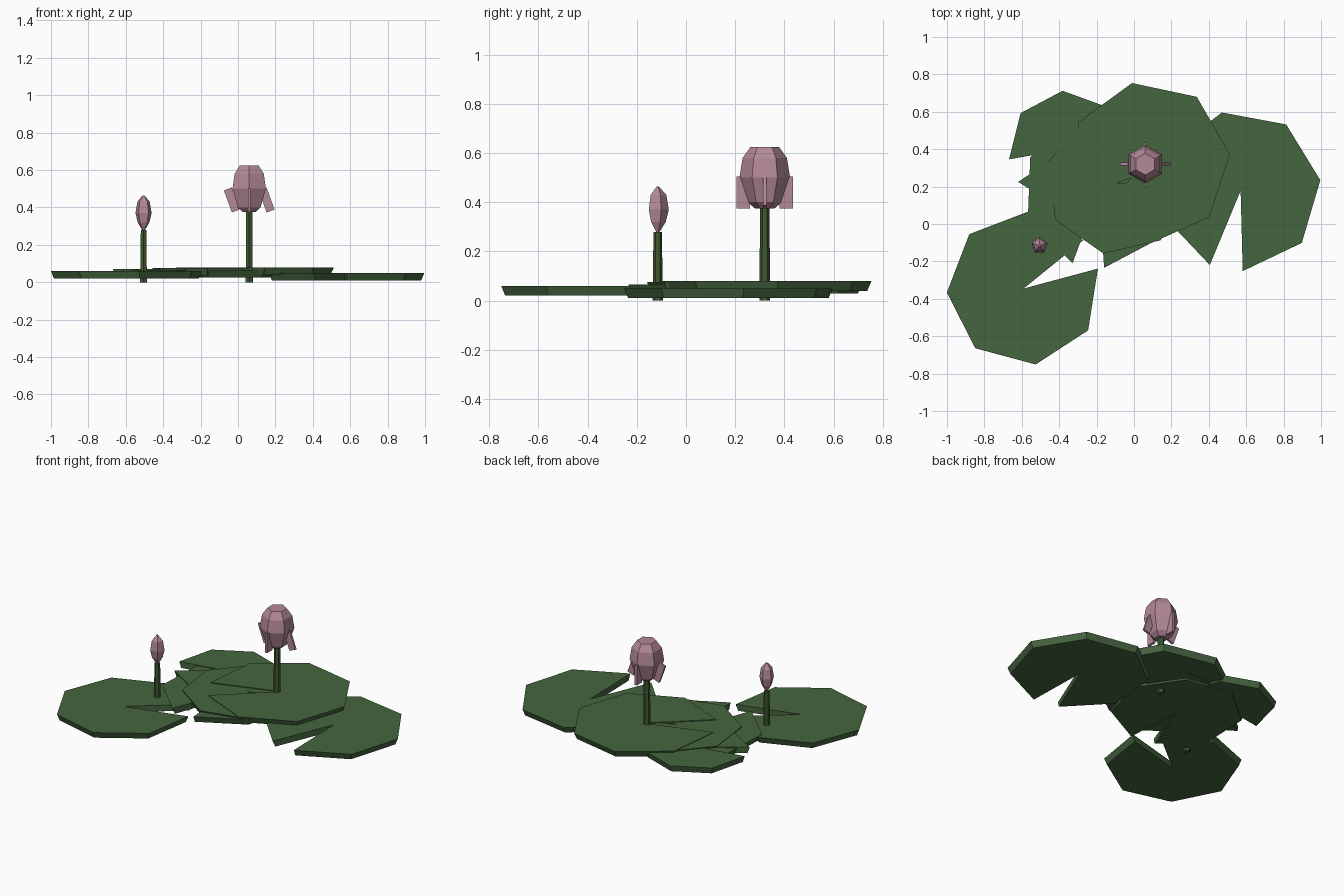
import bpy, bmesh
from math import cos, sin, radians, pi

if "Cube" in bpy.data.objects:
    bpy.data.objects.remove(bpy.data.objects["Cube"])


def material(name, rgb):
    m = bpy.data.materials.new(name)
    m.diffuse_color = (*rgb, 1)
    m.use_nodes = True
    m.node_tree.nodes["Principled BSDF"].inputs["Base Color"].default_value = m.diffuse_color
    return m


GREEN = material("leaf_green", (0.06, 0.13, 0.05))
STEM = material("stem_green", (0.05, 0.10, 0.03))
PINK = material("petal_pink", (0.45, 0.25, 0.31))


def finish(bm, name, mat):
    bmesh.ops.recalc_face_normals(bm, faces=bm.faces)
    me = bpy.data.meshes.new(name)
    bm.to_mesh(me)
    bm.free()
    me.materials.append(mat)
    ob = bpy.data.objects.new(name, me)
    bpy.context.collection.objects.link(ob)
    return ob


def lily_pad(name, x, y, r, start, top):
    """Seven-segment disc with a wedge notch, tapering in underneath."""
    bm = bmesh.new()
    rings = []
    for z, k in ((top - 0.04, 0.96), (top, 1.0)):
        hub = bm.verts.new((x, y, z))
        rim = [bm.verts.new((x + k * r * cos(radians(start + 48 * i)),
                             y + k * r * sin(radians(start + 48 * i)), z)) for i in range(8)]
        for a, b in zip(rim, rim[1:]):
            bm.faces.new((hub, a, b))
        rings.append([hub] + rim)
    low, high = rings
    for i in range(9):
        j = (i + 1) % 9
        bm.faces.new((low[i], low[j], high[j], high[i]))
    return finish(bm, name, GREEN)


def lathe(name, x, y, profile, sides, mat, turn=pi / 2):
    """Faceted revolved form from (radius, height) pairs."""
    bm = bmesh.new()
    rings = [[bm.verts.new((x + r * cos(turn + 2 * pi * i / sides),
                            y + r * sin(turn + 2 * pi * i / sides), z))
              for i in range(sides)] for r, z in profile]
    for a, b in zip(rings, rings[1:]):
        for i in range(sides):
            j = (i + 1) % sides
            bm.faces.new((a[i], a[j], b[j], b[i]))
    bm.faces.new(rings[0])
    bm.faces.new(rings[-1])
    return finish(bm, name, mat)


def slab(name, loc, size, tilt):
    bm = bmesh.new()
    bmesh.ops.create_cube(bm, size=1)
    bmesh.ops.scale(bm, vec=size, verts=bm.verts)
    ob = finish(bm, name, PINK)
    ob.location = loc
    ob.rotation_euler = (0, tilt, 0)


# Overlapping pads: centre, radius, angle where the rim starts, top height
lily_pad("front_left_pad", -0.59, -0.345, 0.411, 39, 0.06)
lily_pad("right_pad", 0.57, 0.178, 0.43, -88.5, 0.05)
lily_pad("back_left_pad", -0.36, 0.40, 0.313, 214, 0.07)
lily_pad("lower_centre_pad", -0.187, 0.175, 0.41, -86.2, 0.065)
lily_pad("middle_centre_pad", -0.09, 0.22, 0.385, 19, 0.075)
lily_pad("top_centre_pad", 0.08, 0.328, 0.435, 222, 0.08)

# Open flower with stem and four loose petals
FX, FY = 0.06, 0.32
lathe("flower_stem", FX, FY, [(0.022, 0), (0.019, 0.38)], 6, STEM)
lathe("flower_head", FX, FY, [(0.04, 0.375), (0.07, 0.40), (0.103, 0.50),
                              (0.09, 0.58), (0.058, 0.625)], 6, PINK)
for side in (-1, 1):
    slab("side_petal", (FX + 0.093 * side, FY, 0.44), (0.045, 0.015, 0.125), radians(-20))
    slab("cross_petal", (FX, FY + 0.088 * side, 0.44), (0.015, 0.055, 0.13), 0)

# Closed bud with stem
BX, BY = -0.505, -0.115
lathe("bud_stem", BX, BY, [(0.021, 0), (0.017, 0.28)], 6, STEM)
lathe("bud", BX, BY, [(0.005, 0.275), (0.033, 0.32), (0.045, 0.37),
                      (0.035, 0.43), (0.006, 0.463)], 5, PINK)
